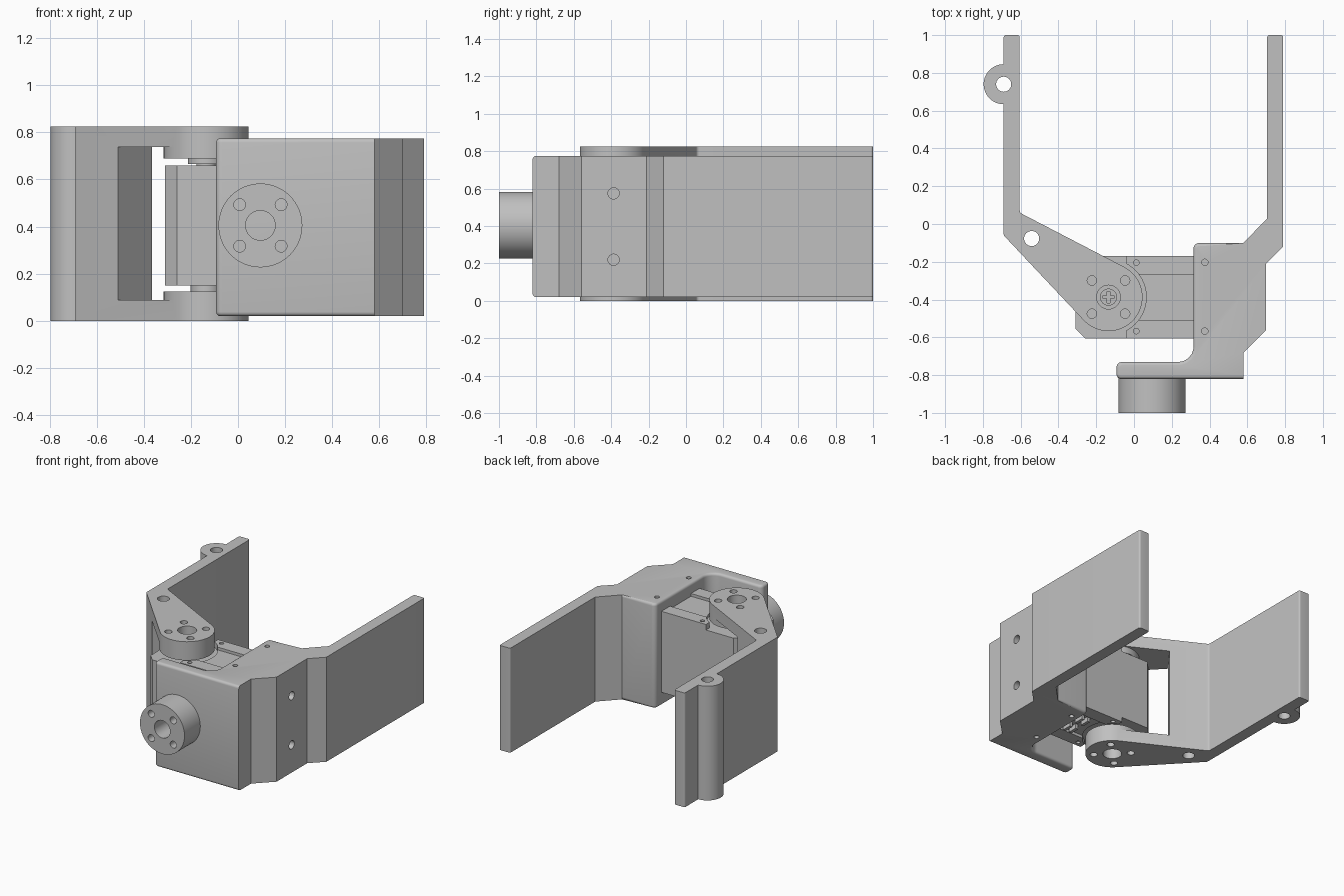
import bpy, bmesh, math
from mathutils import Vector, Matrix

cube = bpy.data.objects.get("Cube")
if cube:
    bpy.data.objects.remove(cube)

grey = bpy.data.materials.new("plain grey")
grey.use_nodes = True
grey.diffuse_color = (0.53, 0.53, 0.53, 1)
grey.node_tree.nodes["Principled BSDF"].inputs["Base Color"].default_value = (0.53, 0.53, 0.53, 1)

PIVOT = Vector((-0.135, -0.387))
MID = 0.405


def add(name, bm):
    mesh = bpy.data.meshes.new(name)
    bmesh.ops.recalc_face_normals(bm, faces=bm.faces)
    bm.to_mesh(mesh)
    bm.free()
    mesh.materials.append(grey)
    obj = bpy.data.objects.new(name, mesh)
    bpy.context.collection.objects.link(obj)
    return obj


def prism_mesh(points, z0, z1):
    bm = bmesh.new()
    face = bm.faces.new([bm.verts.new((x, y, z0)) for x, y in points])
    top = bmesh.ops.extrude_face_region(bm, geom=[face])["geom"]
    bmesh.ops.translate(bm, vec=(0, 0, z1 - z0),
                        verts=[v for v in top if isinstance(v, bmesh.types.BMVert)])
    return bm


def prism(name, points, z0, z1):
    return add(name, prism_mesh(points, z0, z1))


def box(name, x0, x1, y0, y1, z0, z1):
    return prism(name, [(x0, y0), (x1, y0), (x1, y1), (x0, y1)], z0, z1)


def cylinder(name, centre, radius, length, axis="Z", sides=48):
    bm = bmesh.new()
    bmesh.ops.create_cone(bm, cap_ends=True, segments=sides, radius1=radius,
                          radius2=radius, depth=length)
    if axis != "Z":
        turn = Matrix.Rotation(math.pi / 2, 4, "X" if axis == "Y" else "Y")
        bmesh.ops.transform(bm, matrix=turn, verts=bm.verts)
    bmesh.ops.translate(bm, vec=centre, verts=bm.verts)
    return add(name, bm)


def arc(centre, radius, start, end, steps=32):
    angles = [math.radians(start + (end - start) * i / steps) for i in range(steps + 1)]
    return [(centre[0] + radius * math.cos(a), centre[1] + radius * math.sin(a)) for a in angles]


def rounded(corners, steps=6):
    """Round each (x, y, radius) corner of a closed outline."""
    out = []
    for i, (x, y, r) in enumerate(corners):
        p = Vector((x, y))
        if not r:
            out.append((x, y))
            continue
        a = (Vector(corners[i - 1][:2]) - p).normalized()
        b = (Vector(corners[(i + 1) % len(corners)][:2]) - p).normalized()
        half = a.angle(b) / 2
        centre = p + (a + b).normalized() * (r / math.sin(half))
        u, v = p + a * (r / math.tan(half)) - centre, p + b * (r / math.tan(half)) - centre
        for k in range(steps + 1):
            out.append(tuple(centre + u.lerp(v, k / steps).normalized() * r))
    return out


def cut(obj, cutters):
    for c in cutters:
        mod = obj.modifiers.new("cut", "BOOLEAN")
        mod.operation, mod.solver, mod.object = "DIFFERENCE", "EXACT", c
        bpy.context.view_layer.objects.active = obj
        bpy.ops.object.modifier_apply(modifier=mod.name)
        bpy.data.objects.remove(c)


def ring_offsets(d=0.088):
    return [(sx * d, sy * d) for sx in (-1, 1) for sy in (-1, 1)]


# Fixed jaw: plate, servo block and front flange in one outline
outline = rounded([(0.79, 1, 0.012), (0.705, 1, 0.012), (0.705, 0.03, 0), (0.58, -0.10, 0),
                   (0.315, -0.10, 0.03), (0.315, -0.73, 0.08), (-0.093, -0.73, 0.03),
                   (-0.093, -0.82, 0.025), (0.58, -0.82, 0), (0.58, -0.68, 0),
                   (0.70, -0.56, 0), (0.70, -0.21, 0), (0.79, -0.12, 0)])
bm = prism_mesh(outline, 0.02, 0.775)
rim = []
for e in bm.edges:
    a, b = (v.co for v in e.verts)
    if abs(a.z - b.z) < 0.01 and max(a.x, b.x) < 0.59 and min(a.x, b.x) < 0.57:
        rim.append(e)
bmesh.ops.recalc_face_normals(bm, faces=bm.faces)
bmesh.ops.bevel(bm, geom=rim, offset=0.018, segments=4, profile=0.5, affect="EDGES")
fixed_jaw = add("fixed_jaw", bm)
holes = [cylinder("hole", (0.70, -0.387, z), 0.03, 0.2, "X", 24) for z in (0.22, 0.575)]
for y in (-0.203, -0.567):
    holes += [cylinder("hole", (0.375, y, z), 0.017, 0.16, "Z", 20) for z in (0.02, 0.775)]
cut(fixed_jaw, holes)

# Mounting hub on the front flange
hub = cylinder("front_hub", (0.095, -0.908, MID), 0.178, 0.184, "Y", 64)
holes = [cylinder("hole", (0.095, -0.92, MID), 0.063, 0.2, "Y", 32)]
holes += [cylinder("hole", (0.095 + dx, -0.92, MID + dz), 0.025, 0.2, "Y", 20)
          for dx, dz in ring_offsets()]
cut(hub, holes)

# Moving jaw: plate, hinge lug, diagonal web and pivot arms
outline = rounded([(-0.605, 0.06, 0.02), (-0.605, 1, 0.012), (-0.69, 1, 0.012),
                   *[(x, y, 0) for x, y in arc((-0.69, 0.74), 0.106, 90, 270)],
                   (-0.69, -0.06, 0.02),
                   *[(x, y, 0) for x, y in arc(PIVOT, 0.18, 224, 422, 40)]])
moving_jaw = prism("moving_jaw", outline, 0, 0.825)
window = prism("window", [(-0.575, -0.335), (-0.575, -0.7), (0.2, -0.7),
                          (0.2, 0.025), (-0.295, 0.025)], 0.088, 0.737)
cut(window, [cylinder("boss", (*PIVOT, z), 0.1805, 0.1, "Z", 64) for z in (0.075, 0.74)])
holes = [window, cylinder("hole", (-0.69, 0.74, 0.4), 0.04, 1, "Z", 32),
         cylinder("hole", (-0.542, -0.077, 0.4), 0.04, 1, "Z", 32),
         cylinder("hole", (*PIVOT, 0.4), 0.063, 1, "Z", 32)]
holes += [cylinder("hole", (PIVOT.x + dx, PIVOT.y + dy, 0.4), 0.025, 1, "Z", 20)
          for dx, dy in ring_offsets()]
cut(moving_jaw, holes)

# Servo case with chamfered outer corners
prism("servo_case", [(-0.31, -0.325), (-0.31, -0.45), (-0.31, -0.555), (-0.26, -0.605),
                     (0.33, -0.605), (0.33, -0.17), (-0.26, -0.17), (-0.31, -0.22)], 0.15, 0.66)

# Servo covers, curved around the pivot, with raised rails on both sides
for side, z0, z1, z2 in (("top", 0.65, 0.68, 0.70), ("bottom", 0.16, 0.135, 0.115)):
    low, high = sorted((z0, z1))
    cover = box("servo_cover_" + side, -0.04, 0.33, -0.605, -0.17, low, high)
    cut(cover, [cylinder("curve", (*PIVOT, MID), 0.2, 1, "Z", 64)])
    low, high = sorted((z0, z2))
    for y0, y1, ys in ((-0.605, -0.507, -0.567), (-0.268, -0.17, -0.205)):
        rail = box("servo_rail_" + side, -0.04, 0.33, y0, y1, low, high)
        cut(rail, [cylinder("curve", (*PIVOT, MID), 0.2, 1, "Z", 64),
                   cylinder("hole", (0.012, ys, z2), 0.015, 0.03, "Z", 20)])

# Cable sockets under the servo
for y in (-0.45, -0.325):
    for i in range(3):
        x = 0.14 + 0.05 * i
        box("socket_pin", x, x + 0.022, y - 0.035, y + 0.035, 0.10, 0.14)

# Output horn, idler and pivot screw
cylinder("output_horn", (*PIVOT, 0.68), 0.078, 0.03)
cylinder("horn_shaft", (*PIVOT, 0.66), 0.042, 0.03)
cylinder("idler_horn", (*PIVOT, 0.14), 0.066, 0.035)
screw = cylinder("pivot_screw", (*PIVOT, 0.71), 0.045, 0.04, "Z", 32)
x, y = PIVOT
cut(screw, [box("slot", x - 0.03, x + 0.03, y - 0.008, y + 0.008, 0.71, 0.8),
            box("slot", x - 0.008, x + 0.008, y - 0.03, y + 0.03, 0.71, 0.8)])

# Smooth shading with sharp edges kept
bpy.ops.object.select_all(action="DESELECT")
for obj in bpy.context.collection.objects:
    if obj.type == "MESH":
        obj.select_set(True)
        bpy.context.view_layer.objects.active = obj
bpy.ops.object.shade_smooth_by_angle(angle=math.radians(30))
